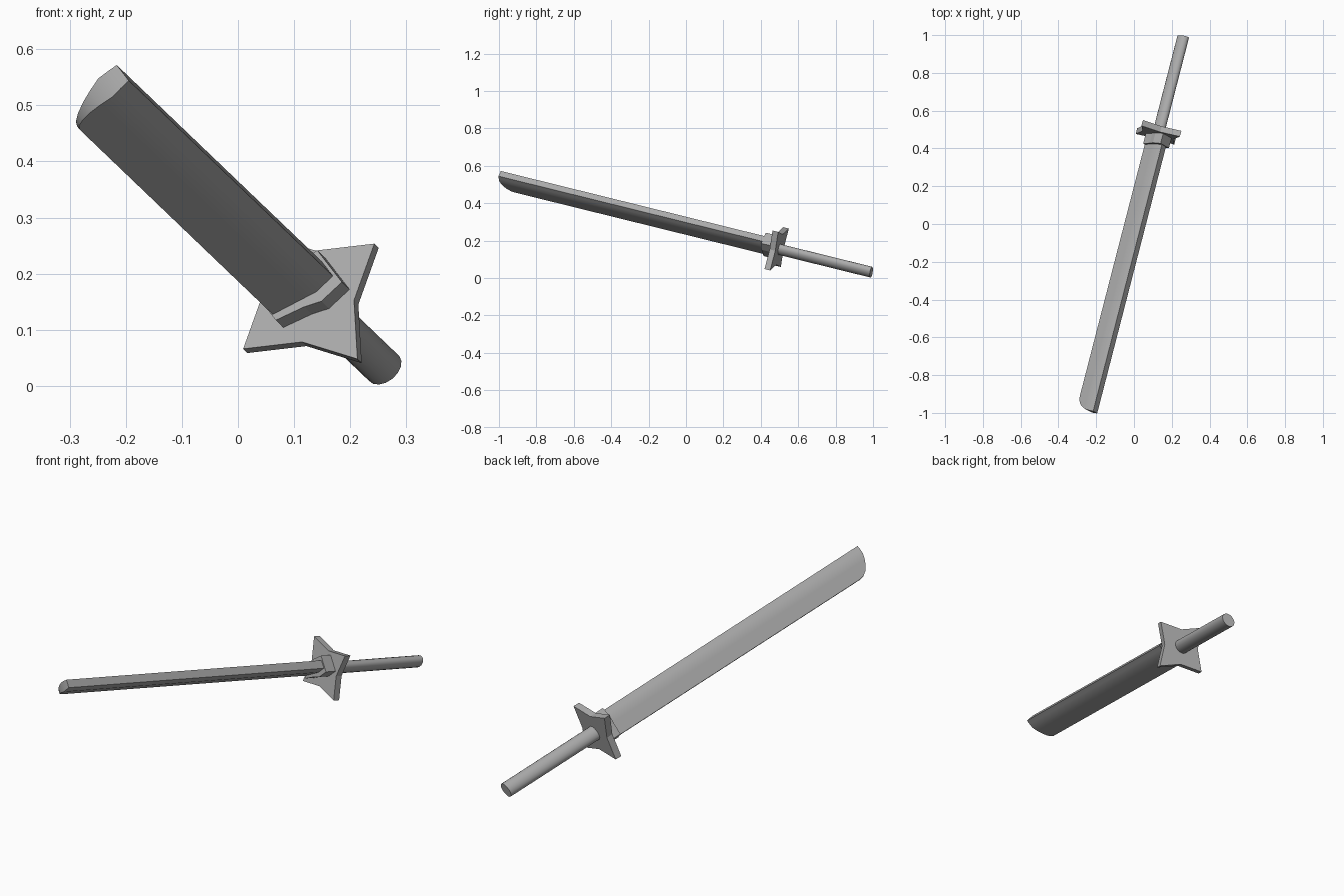
import bpy
import math
from mathutils import Matrix, Vector

if "Cube" in bpy.data.objects:
    bpy.data.objects.remove(bpy.data.objects["Cube"])

# Local frame: X runs edge to spine, Y is thickness, Z runs towards the tip
tip_dir = Vector((-0.258, -1, 0.247)).normalized()
spine_dir = Vector((0.78, -0.05, 0.627))
spine_dir = (spine_dir - tip_dir * spine_dir.dot(tip_dir)).normalized()
side_dir = tip_dir.cross(spine_dir)
pose = Matrix((spine_dir, side_dir, tip_dir)).transposed().to_4x4()
pose.translation = (0.13, 0.485, 0.156)

# Dark grey metal
metal = bpy.data.materials.new("dark_grey")
metal.diffuse_color = (0.41, 0.41, 0.41, 1)
metal.use_nodes = True
metal.node_tree.nodes["Principled BSDF"].inputs["Base Color"].default_value = metal.diffuse_color


def make(name, verts, faces, smooth_angle=None):
    mesh = bpy.data.meshes.new(name)
    mesh.from_pydata(verts, [], faces)
    mesh.materials.append(metal)
    obj = bpy.data.objects.new(name, mesh)
    bpy.context.collection.objects.link(obj)
    obj.matrix_world = pose
    bpy.ops.object.select_all(action='DESELECT')
    bpy.context.view_layer.objects.active = obj
    obj.select_set(True)
    if smooth_angle:
        bpy.ops.object.shade_smooth_by_angle(angle=math.radians(smooth_angle))
    return obj


def prism(name, outline, z0, z1, smooth_angle=None):
    n = len(outline)
    verts = [(x, y, z) for z in (z0, z1) for x, y in outline]
    faces = [(i, (i + 1) % n, n + (i + 1) % n, n + i) for i in range(n)]
    faces += [tuple(reversed(range(n))), tuple(range(n, 2 * n))]
    return make(name, verts, faces, smooth_angle)


def ring(n, rx, ry):
    return [(rx * math.cos(2 * math.pi * i / n), ry * math.sin(2 * math.pi * i / n))
            for i in range(n)]


# Handle: oval rod
prism("handle", ring(16, 0.035, 0.025), -0.537, 0.0, 40)

# Guard: four-pointed star plate
star = []
for i in range(8):
    r = 0.150 if i % 2 == 0 else 0.084
    star.append((r * math.cos(i * math.pi / 4), r * math.sin(i * math.pi / 4)))
prism("guard", star, -0.016, 0.016)

# Collar: ridged block around the blade base
half = [(-0.07, 0.016), (-0.015, 0.03), (0.015, 0.042), (0.065, 0.038)]
prism("collar", [(x, -y) for x, y in half] + [(x, y) for x, y in reversed(half)],
      0.01, 0.072)

# Blade: softly ridged section with a rounded tip
EDGE, RIDGE, SPINE = -0.068, 0.018, 0.059


def half_thickness(x):
    if x < RIDGE:
        return 0.004 + (0.022 - 0.004) * (x - EDGE) / (RIDGE - EDGE)
    return 0.022 + (0.0185 - 0.022) * (x - RIDGE) / (SPINE - RIDGE)


ridge_angle = math.degrees(math.asin((SPINE - RIDGE) / (SPINE - EDGE)))
cols = []
for a in [90, 75, 60, 45, 32, ridge_angle, 9, 0]:
    s = math.radians(a)
    x = SPINE - (SPINE - EDGE) * math.sin(s)
    cols.append((x, half_thickness(x), 1.487 + 0.083 * math.cos(s)))
loop = [(x, -h, t) for x, h, t in cols] + [(x, h, t) for x, h, t in reversed(cols)]
n, m = len(loop), len(cols)
verts = [(x, y, 0.03) for x, y, t in loop] + loop
faces = [(i, (i + 1) % n, n + (i + 1) % n, n + i) for i in range(n)]
faces.append(tuple(reversed(range(n))))
faces += [(n + i, n + i + 1, 2 * n - 2 - i, 2 * n - 1 - i) for i in range(m - 1)]
make("blade", verts, faces, 40)
